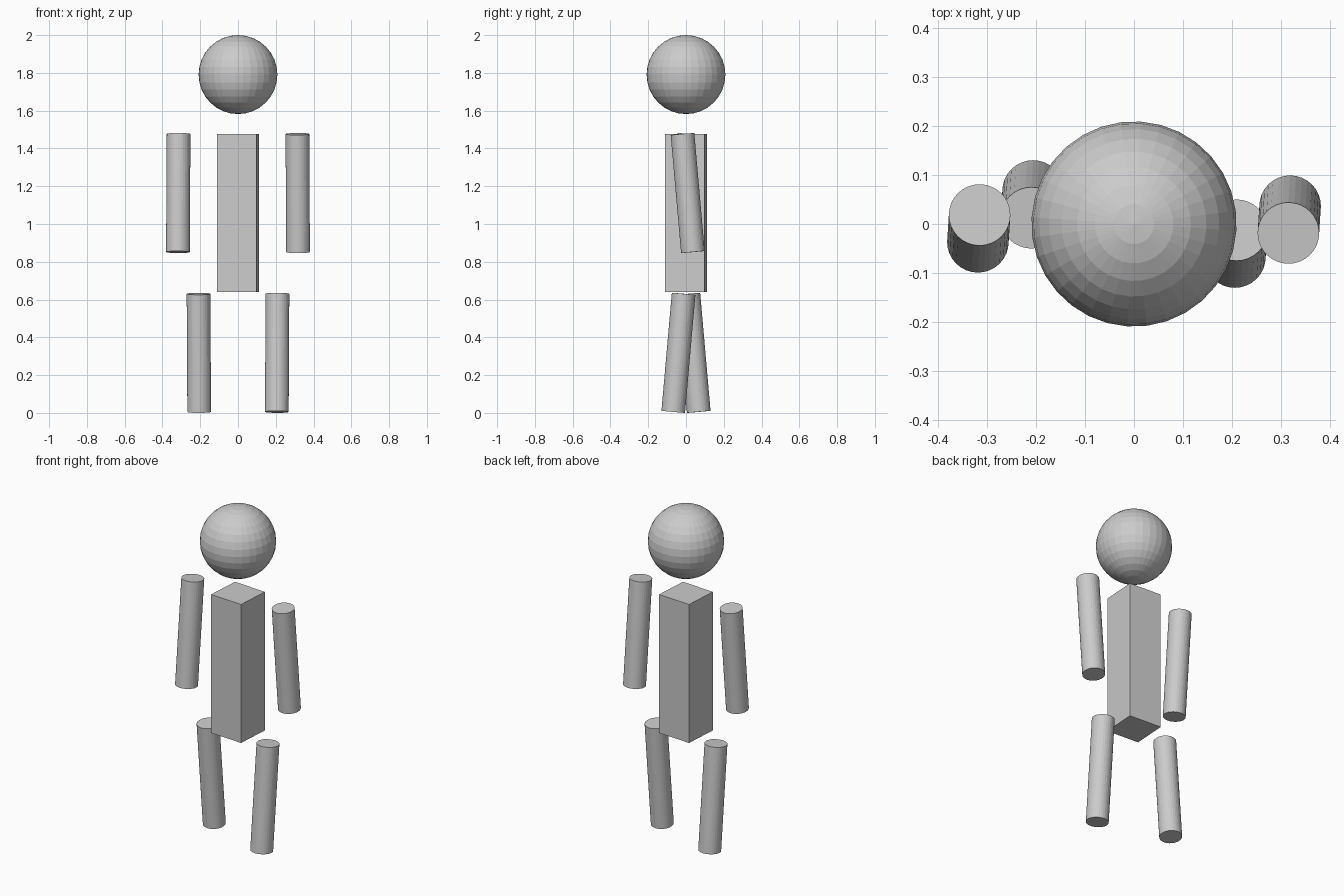
import bpy
from math import radians
from mathutils import Vector

if "Cube" in bpy.data.objects:
    bpy.data.objects.remove(bpy.data.objects["Cube"])

YAW = radians(-3.7)      # whole figure is turned slightly
U = 0.209                # base unit: head radius and torso width

# Head: flat-shaded ball
bpy.ops.mesh.primitive_uv_sphere_add(segments=32, ring_count=16, radius=U,
                                     location=(0, 0, 2 - U), rotation=(0, 0, YAW))
bpy.context.object.name = "head"

# Torso: square column
bpy.ops.mesh.primitive_cube_add(size=1, location=(0, 0, 1.058), rotation=(0, 0, YAW))
torso = bpy.context.object
torso.name = "torso"
torso.scale = (U, U, 4 * U)


def limb(name, top, bottom):
    """Cylinder running between the centres of its two end caps."""
    a, b = Vector(top), Vector(bottom)
    bpy.ops.mesh.primitive_cylinder_add(vertices=32, radius=0.3 * U,
                                        depth=(a - b).length, location=(a + b) / 2)
    obj = bpy.context.object
    obj.name = name
    obj.rotation_mode = 'QUATERNION'
    obj.rotation_quaternion = Vector((0, 0, 1)).rotation_difference(a - b)


# Arms and legs swing in opposite directions, as in a walk
for side, s in (("right", 1), ("left", -1)):
    limb(side + "_arm", (s * 0.3145, -s * 0.0185, 1.4765), (s * 0.318, s * 0.0365, 0.8515))
    limb(side + "_leg", (s * 0.209, -s * 0.0125, 0.6305), (s * 0.2055, -s * 0.0675, 0.0055))
